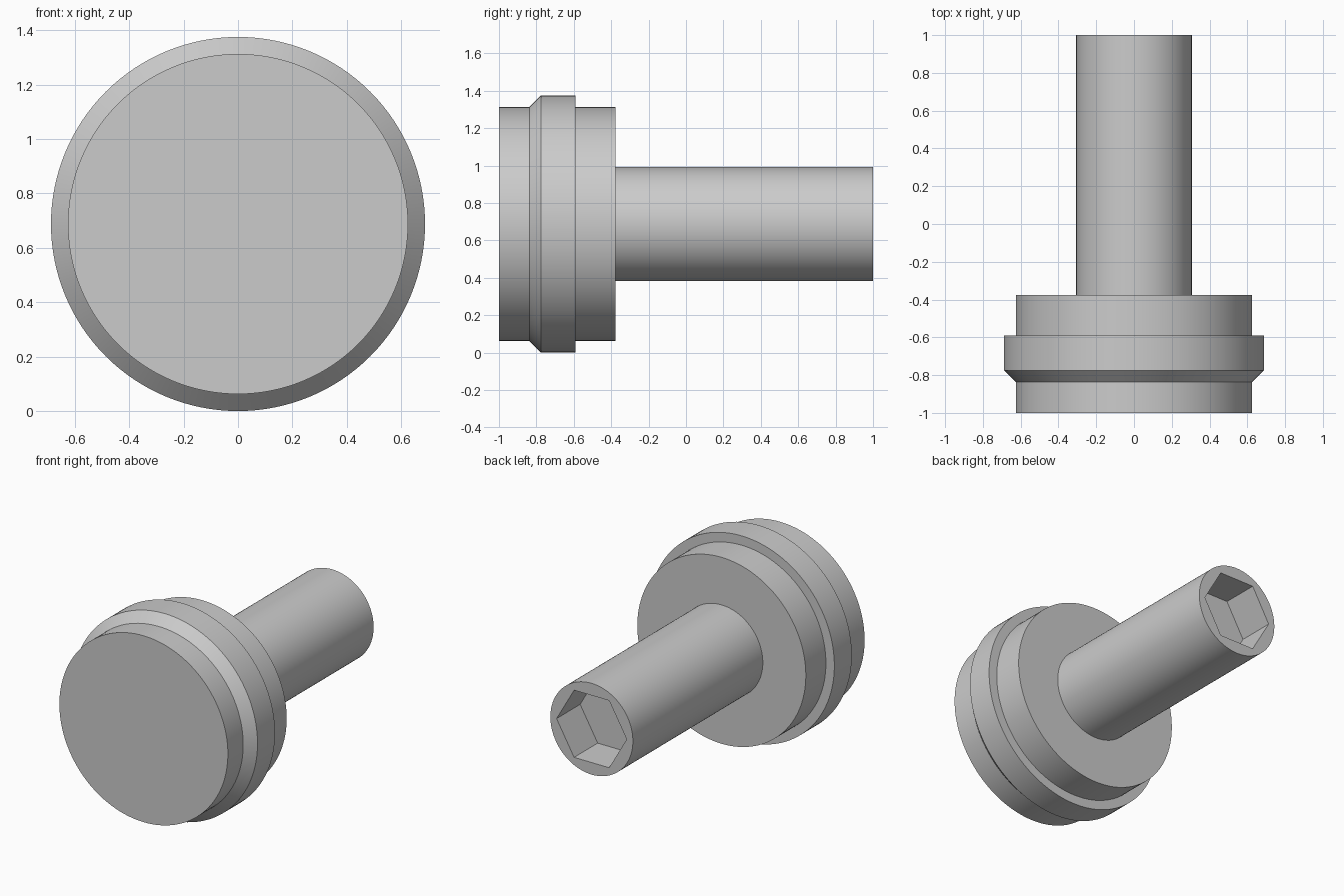
import bpy
import bmesh
from math import pi, radians
from mathutils import Matrix, Vector

if "Cube" in bpy.data.objects:
    bpy.data.objects.remove(bpy.data.objects["Cube"], do_unlink=True)

AXIS_Z = 0.6875
SEGMENTS = 128

# Plain grey metal
grey = bpy.data.materials.new("grey_metal")
grey.use_nodes = True
colour = (0.6, 0.6, 0.6, 1)
grey.diffuse_color = colour
grey.node_tree.nodes["Principled BSDF"].inputs["Base Color"].default_value = colour


def add_object(name, bm):
    bmesh.ops.recalc_face_normals(bm, faces=bm.faces)
    mesh = bpy.data.meshes.new(name)
    bm.to_mesh(mesh)
    bm.free()
    mesh.materials.append(grey)
    obj = bpy.data.objects.new(name, mesh)
    bpy.context.collection.objects.link(obj)
    return obj


def lathe(name, profile):
    """Turn (radius, y) points about the long axis."""
    bm = bmesh.new()
    verts = [bm.verts.new((r, y, AXIS_Z)) for r, y in profile]
    edges = [bm.edges.new(pair) for pair in zip(verts, verts[1:])]
    bmesh.ops.spin(bm, geom=verts + edges, cent=(0, 0, AXIS_Z), axis=(0, 1, 0),
                   angle=2 * pi, steps=SEGMENTS)
    bmesh.ops.remove_doubles(bm, verts=bm.verts, dist=0.0005)
    # Close both ends with one flat face each
    rims = [e for e in bm.edges if e.is_boundary]
    bmesh.ops.holes_fill(bm, edges=rims, sides=0)
    return add_object(name, bm)


# Head with chamfered flange, stepping down to the shaft
head_r, flange_r, shaft_r = 0.625, 0.6875, 0.306
bolt = lathe("head_and_shaft", [
    (head_r, -1), (head_r, -0.8375),
    (flange_r, -0.775), (flange_r, -0.59),
    (head_r, -0.59), (head_r, -0.377),
    (shaft_r, -0.377), (shaft_r, 1),
])

# Hexagonal socket sunk into the shaft end, corners to the sides
socket_r, socket_depth = 0.26, 0.25
bm = bmesh.new()
bmesh.ops.create_cone(bm, cap_ends=True, segments=6, radius1=socket_r,
                      radius2=socket_r, depth=2 * socket_depth)
bmesh.ops.rotate(bm, verts=bm.verts, matrix=Matrix.Rotation(pi / 2, 3, "Z"))
widest = max(v.co.x for v in bm.verts)
if widest < socket_r * 0.95:
    bmesh.ops.rotate(bm, verts=bm.verts, matrix=Matrix.Rotation(pi / 6, 3, "Z"))
bmesh.ops.rotate(bm, verts=bm.verts, matrix=Matrix.Rotation(pi / 2, 3, "X"))
bmesh.ops.translate(bm, verts=bm.verts, vec=Vector((0, 1, AXIS_Z)))
cutter = add_object("socket_cutter", bm)
cutter.hide_render = True

cut = bolt.modifiers.new("socket", "BOOLEAN")
cut.operation = "DIFFERENCE"
cut.solver = "EXACT"
cut.object = cutter

bpy.ops.object.select_all(action="DESELECT")
bolt.select_set(True)
bpy.context.view_layer.objects.active = bolt
bpy.ops.object.modifier_apply(modifier=cut.name)
bpy.data.objects.remove(cutter, do_unlink=True)
bpy.ops.object.shade_smooth_by_angle(angle=radians(30))
